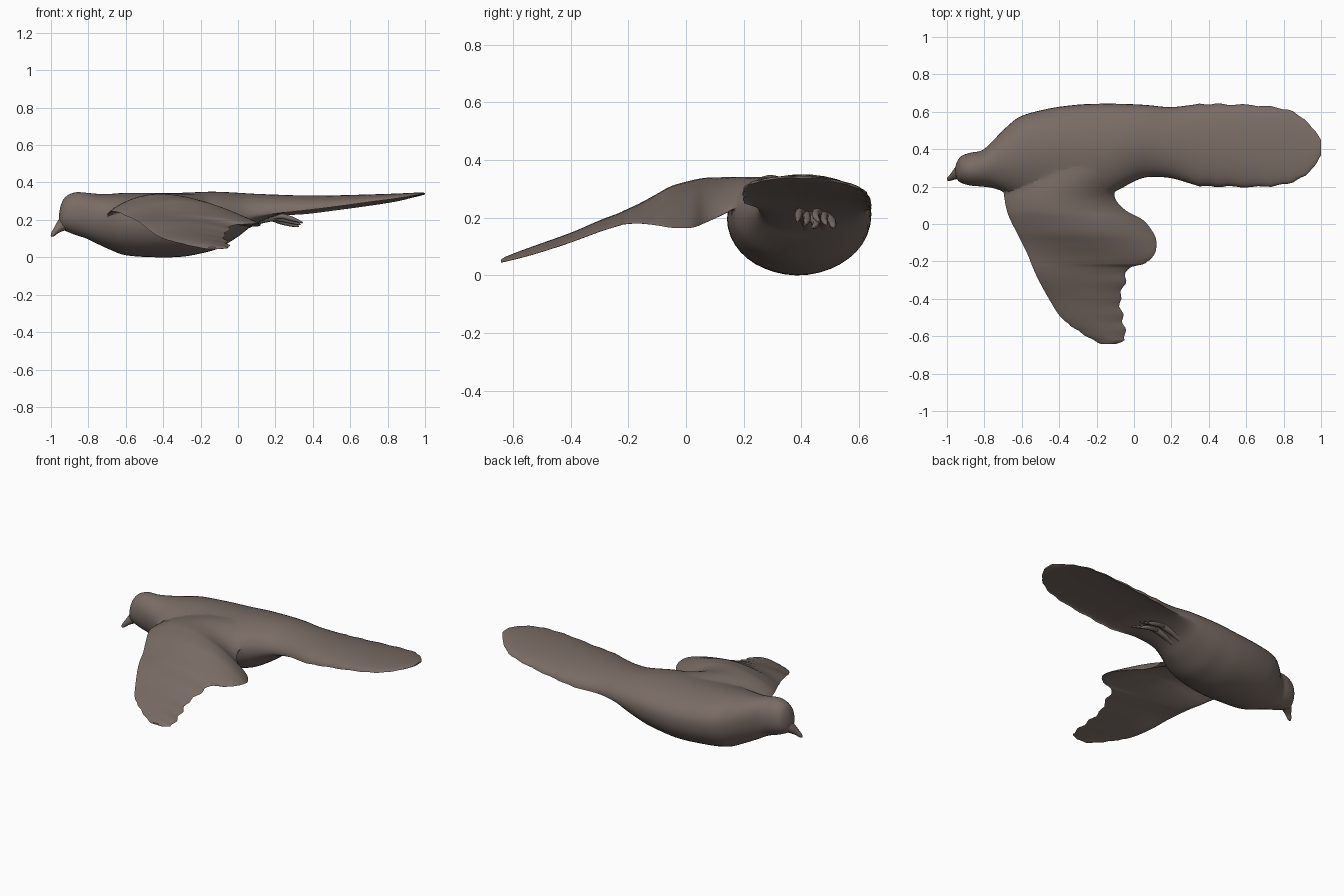
import bpy, bmesh, math
from mathutils import Vector

if "Cube" in bpy.data.objects:
    bpy.data.objects.remove(bpy.data.objects["Cube"])

brown = bpy.data.materials.new("dull brown")
brown.diffuse_color = (0.19, 0.148, 0.127, 1)
brown.use_nodes = True
brown.node_tree.nodes["Principled BSDF"].inputs["Base Color"].default_value = brown.diffuse_color


def spline(rows, steps):
    """Catmull-Rom through rows of numbers."""
    out = []
    for i in range(len(rows) - 1):
        a, b = rows[max(i - 1, 0)], rows[i]
        c, d = rows[i + 1], rows[min(i + 2, len(rows) - 1)]
        for s in range(steps):
            t = s / steps
            out.append([0.5 * (2 * q + (r - p) * t + (2 * p - 5 * q + 4 * r - w) * t * t
                               + (3 * q - p - 3 * r + w) * t ** 3)
                        for p, q, r, w in zip(a, b, c, d)])
    out.append(list(rows[-1]))
    return out


def loft(name, rings):
    """Skin a list of closed rings and cap both ends."""
    bm = bmesh.new()
    vs = [[bm.verts.new(p) for p in r] for r in rings]
    n = len(vs[0])
    for a, b in zip(vs, vs[1:]):
        for i in range(n):
            j = (i + 1) % n
            bm.faces.new((a[i], a[j], b[j], b[i]))
    bm.faces.new(vs[0])
    bm.faces.new(vs[-1])
    bmesh.ops.recalc_face_normals(bm, faces=bm.faces)
    me = bpy.data.meshes.new(name)
    bm.to_mesh(me)
    bm.free()
    me.materials.append(brown)
    ob = bpy.data.objects.new(name, me)
    bpy.context.collection.objects.link(ob)
    bpy.ops.object.select_all(action='DESELECT')
    ob.select_set(True)
    bpy.context.view_layer.objects.active = ob
    bpy.ops.object.shade_smooth_by_angle(angle=math.radians(50))
    return ob


def tube(name, pts, n=10, steps=5):
    """Tapered tube through rows of x, y, z, radius."""
    rows = spline(pts, steps)
    rings = []
    for i, (x, y, z, r) in enumerate(rows):
        d = Vector(rows[min(i + 1, len(rows) - 1)][:3]) - Vector(rows[max(i - 1, 0)][:3])
        q = d.to_track_quat('Z', 'Y')
        rings.append([Vector((x, y, z)) + q @ Vector((r * math.cos(k * math.tau / n),
                      r * math.sin(k * math.tau / n), 0)) for k in range(n)])
    return loft(name, rings)


# Body and tail: x, y low, y high, z bottom, z top, z of side edge, edge tilt
body_rows = [
    (-0.957, .275, .30, .19, .23, .21, 0),
    (-0.945, .238, .335, .155, .285, .215, 0),
    (-0.92, .218, .365, .14, .325, .225, 0),
    (-0.87, .205, .382, .12, .347, .23, 0),
    (-0.81, .20, .395, .10, .345, .23, 0),
    (-0.75, .19, .45, .07, .34, .22, 0),
    (-0.68, .165, .52, .038, .34, .21, 0),
    (-0.60, .15, .578, .01, .345, .205, 0),
    (-0.45, .14, .618, 0, .345, .20, 0),
    (-0.30, .14, .638, .003, .345, .20, 0),
    (-0.18, .15, .643, .025, .35, .21, 0),
    (-0.10, .17, .643, .05, .35, .215, 0),
    (0.0, .225, .64, .11, .345, .22, 0),
    (0.08, .25, .635, .17, .34, .225, 0),
    (0.20, .245, .625, .22, .335, .23, .005),
    (0.35, .205, .64, .262, .33, .24, .01),
    (0.50, .20, .64, .28, .33, .258, .01),
    (0.70, .20, .63, .30, .335, .285, .01),
    (0.85, .225, .60, .315, .34, .307, .008),
    (0.95, .29, .52, .325, .345, .328, .004),
    (1.0, .37, .45, .336, .345, .34, 0),
]
rings = []
for k, (x, y0, y1, zb, zt, ze, tilt) in enumerate(spline(body_rows, 5)):
    ring = []
    rag = .004 * math.sin(k * 1.7) if .3 < x < .97 else 0   # ragged feather edge
    for i in range(40):
        a = i * math.tau / 40
        c, s = math.cos(a), math.sin(a)
        z = ze + ((zt - ze) if s > 0 else (zb - ze)) * abs(s) ** .95 - tilt * c
        ring.append((x, (y0 + y1) / 2 + ((y1 - y0) / 2 + rag) * c, z))
    rings.append(ring)
body = loft("body_and_tail", rings)

# Wing: y, x leading, x trailing, z leading, z middle, z trailing, half thickness
wing_rows = [
    (.40, -.52, -.05, .24, .29, .27, .03),
    (.32, -.60, .0, .23, .305, .26, .03),
    (.26, -.67, -.04, .22, .312, .26, .03),
    (.19, -.70, -.095, .222, .315, .24, .03),
    (.13, -.695, -.095, .235, .318, .21, .025),
    (.07, -.68, -.04, .245, .317, .183, .02),
    (.02, -.66, .05, .245, .31, .165, .016),
    (-.05, -.625, .105, .235, .293, .165, .014),
    (-.10, -.60, .12, .222, .268, .173, .013),
    (-.16, -.57, .11, .21, .237, .18, .012),
    (-.21, -.55, .06, .20, .214, .178, .012),
    (-.235, -.54, -.03, .195, .203, .172, .011),
    (-.30, -.51, -.045, .175, .178, .152, .011),
    (-.40, -.455, -.075, .13, .137, .115, .010),
    (-.50, -.39, -.06, .097, .102, .082, .009),
    (-.57, -.30, -.05, .073, .078, .062, .008),
    (-.62, -.22, -.05, .054, .06, .05, .007),
    (-.642, -.17, -.10, .046, .05, .045, .005),
]
rings = []
for y, xl, xt, zl, zm, zt, h in spline(wing_rows, 5):
    if -.62 < y < -.2:
        xt += .008 * math.sin(y * 75)          # ragged trailing feathers
    if y < -.5:
        xl += .005 * math.sin(y * 140)
    ring = []
    for i in range(40):
        a = i * math.tau / 40
        t = .5 - .5 * math.cos(a)
        z = zl * (1 - t) ** 2 + (4 * zm - zl - zt) * t * (1 - t) + zt * t * t
        ring.append((xl + (xt - xl) * t, y, z + h * math.sin(a)))
    rings.append(ring)
wing = loft("wing", rings)

# Weld the wing to the body and soften the shoulder seam
union = body.modifiers.new("union", 'BOOLEAN')
union.operation, union.solver, union.object = 'UNION', 'EXACT', wing
bpy.context.view_layer.objects.active = body
bpy.ops.object.modifier_apply(modifier="union")
bpy.data.objects.remove(wing)
body.name = "body_wing_and_tail"
seam = body.vertex_groups.new(name="shoulder")
for v in body.data.vertices:
    x, y, z = v.co
    wy = max(0, 1 - abs(y - .22) / .17)
    wx = min(1, max(0, (x + .82) / .1)) * min(1, max(0, (.15 - x) / .1))
    seam.add([v.index], min(1, 1.6 * wy) * wx, 'REPLACE')
soft = body.modifiers.new("soften", 'SMOOTH')
soft.factor, soft.iterations, soft.vertex_group = .5, 10, "shoulder"

# Beak, hooked downwards
tube("beak", [(-.90, .29, .20, .055), (-.94, .272, .172, .034), (-.97, .253, .145, .019),
              (-.99, .241, .122, .012), (-.998, .237, .112, .004)])

# Tucked feet below the tail root
for n, y in enumerate((.42, .48)):
    side = -1 if n == 0 else 1
    tube(f"leg_{n + 1}", [(.02, y, .17, .03), (.10, y, .20, .027), (.20, y, .215, .02)])
    for j, dy in enumerate((-.025, 0, .025)):
        tube(f"toe_{n + 1}_{j + 1}", [
            (.17, y, .212, .014), (.23, y + dy, .22 - .015 * j, .014),
            (.29, y + dy * 1.2, .205 - .015 * j, .012),
            (.345 - .01 * j, y + dy + side * .008, .185 - .01 * j, .004)], 8, 4)
